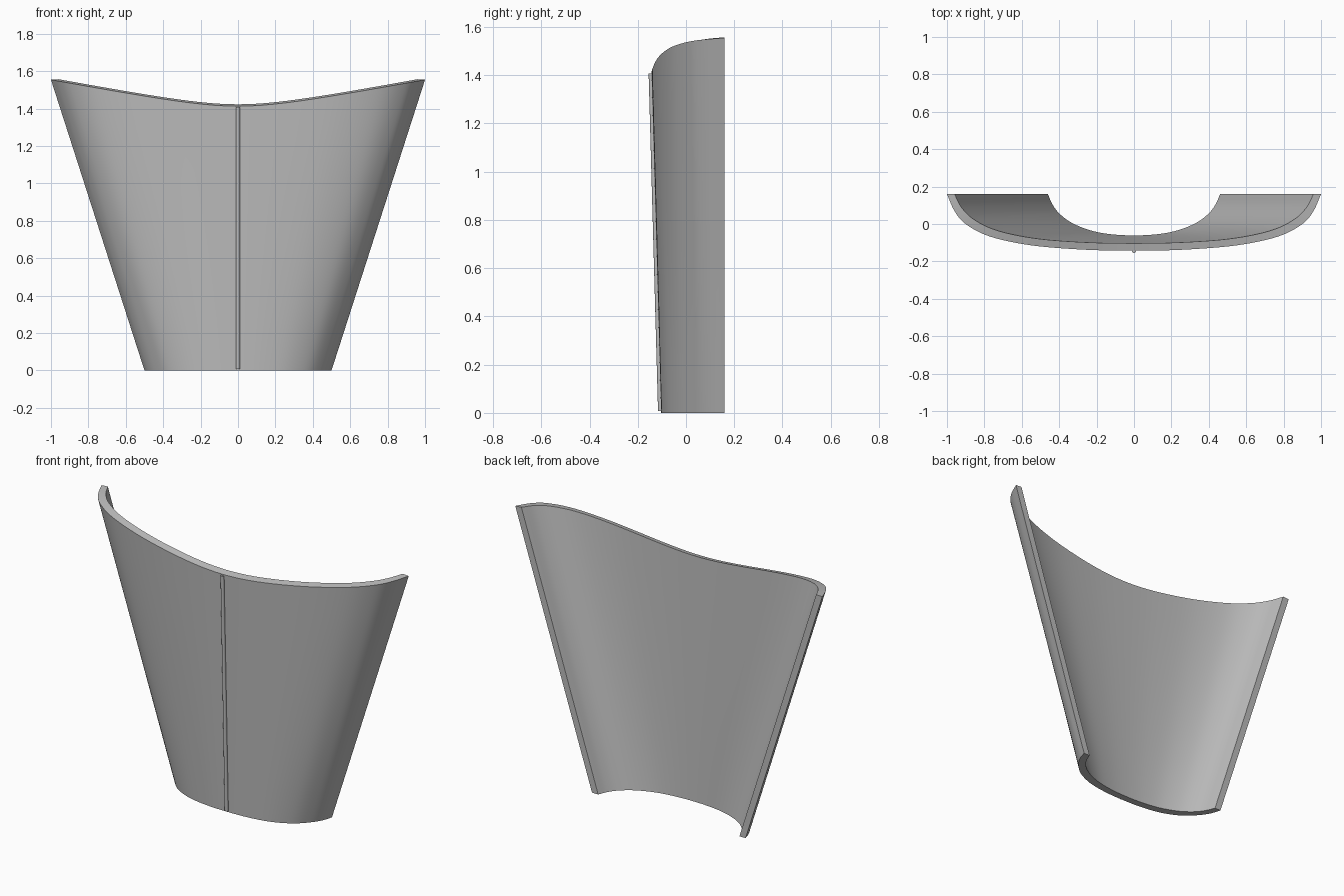
import bpy, bmesh, math
from mathutils import Vector

cube = bpy.data.objects.get("Cube")
if cube:
    bpy.data.objects.remove(cube, do_unlink=True)

grey = bpy.data.materials.new("plain_grey")
grey.use_nodes = True
grey.diffuse_color = (0.5, 0.5, 0.5, 1)
grey.node_tree.nodes["Principled BSDF"].inputs["Base Color"].default_value = (0.5, 0.5, 0.5, 1)

STEPS, ROWS = 6, 8

# Half outlines in plan, from the centre round to the cut back edge
OUTER_LOW = [(0, -.103), (.13, -.098), (.26, -.075), (.37, -.025), (.44, .04), (.48, .1), (.5, .16)]
INNER_LOW = [(0, -.061), (.12, -.055), (.23, -.035), (.33, .005), (.398, .055), (.436, .105), (.46, .16)]
OUTER_TOP = [(0, -.143), (.27, -.137), (.55, -.114), (.77, -.067), (.9, .0), (.96, .07), (1, .16)]
INNER_TOP = [(0, -.103), (.26, -.098), (.52, -.078), (.725, -.037), (.85, .02), (.92, .085), (.96, .16)]


def outline(half):
    """Smooth curve through the mirrored half outline."""
    pts = [Vector((-x, y)) for x, y in half[:0:-1]] + [Vector(p) for p in half]
    pts = [2 * pts[0] - pts[1]] + pts + [2 * pts[-1] - pts[-2]]
    curve = []
    for a, b, c, d in zip(pts, pts[1:], pts[2:], pts[3:]):
        for i in range(STEPS):
            t = i / STEPS
            curve.append(b + (c - a) * t / 2 + (2 * a - 5 * b + 4 * c - d) * t * t / 2
                         + (3 * b - a - 3 * c + d) * t ** 3 / 2)
    return curve + [pts[-2]]


def rim_height(x):
    return 1.413 + .19 * (math.hypot(x, .3) - .3)


def finish(bm, name, angle):
    bmesh.ops.recalc_face_normals(bm, faces=bm.faces)
    mesh = bpy.data.meshes.new(name)
    bm.to_mesh(mesh)
    bm.free()
    mesh.materials.append(grey)
    obj = bpy.data.objects.new(name, mesh)
    bpy.context.collection.objects.link(obj)
    bpy.ops.object.select_all(action='DESELECT')
    obj.select_set(True)
    bpy.context.view_layer.objects.active = obj
    bpy.ops.object.shade_smooth_by_angle(angle=math.radians(angle))


def loft(bm, low, top, lift):
    """Grid of vertices rising from the low outline to the rim."""
    grid = []
    for a, b in zip(outline(low), outline(top)):
        foot, tip = a.to_3d(), Vector((b.x, b.y, rim_height(b.x) + lift))
        grid.append([bm.verts.new(foot.lerp(tip, r / ROWS)) for r in range(ROWS + 1)])
    return grid


def bridge(bm, first, second):
    for i in range(len(first) - 1):
        bm.faces.new((first[i], first[i + 1], second[i + 1], second[i]))


# Curved flaring shell
bm = bmesh.new()
outer = loft(bm, OUTER_LOW, OUTER_TOP, 0)
inner = loft(bm, INNER_LOW, INNER_TOP, .01)
for skin in (outer, inner):
    for left, right in zip(skin, skin[1:]):
        bridge(bm, left, right)
for end in (0, -1):
    bridge(bm, outer[end], inner[end])
    bridge(bm, [c[end] for c in outer], [c[end] for c in inner])
finish(bm, "curved_shell", 30)

# Slim rounded rib down the middle of the front
bm = bmesh.new()
rings = []
for y, z in ((-.103, .008), (-.142, 1.406)):
    arc = [math.pi * i / 8 for i in range(9)]
    rings.append([bm.verts.new((.01 * math.cos(a), y - .004 - .009 * math.sin(a), z)) for a in arc]
                 + [bm.verts.new((s * .01, y + .01, z)) for s in (-1, 1)])
bridge(bm, rings[0] + rings[0][:1], rings[1] + rings[1][:1])
for ring in rings:
    bm.faces.new(ring)
finish(bm, "front_rib", 40)
